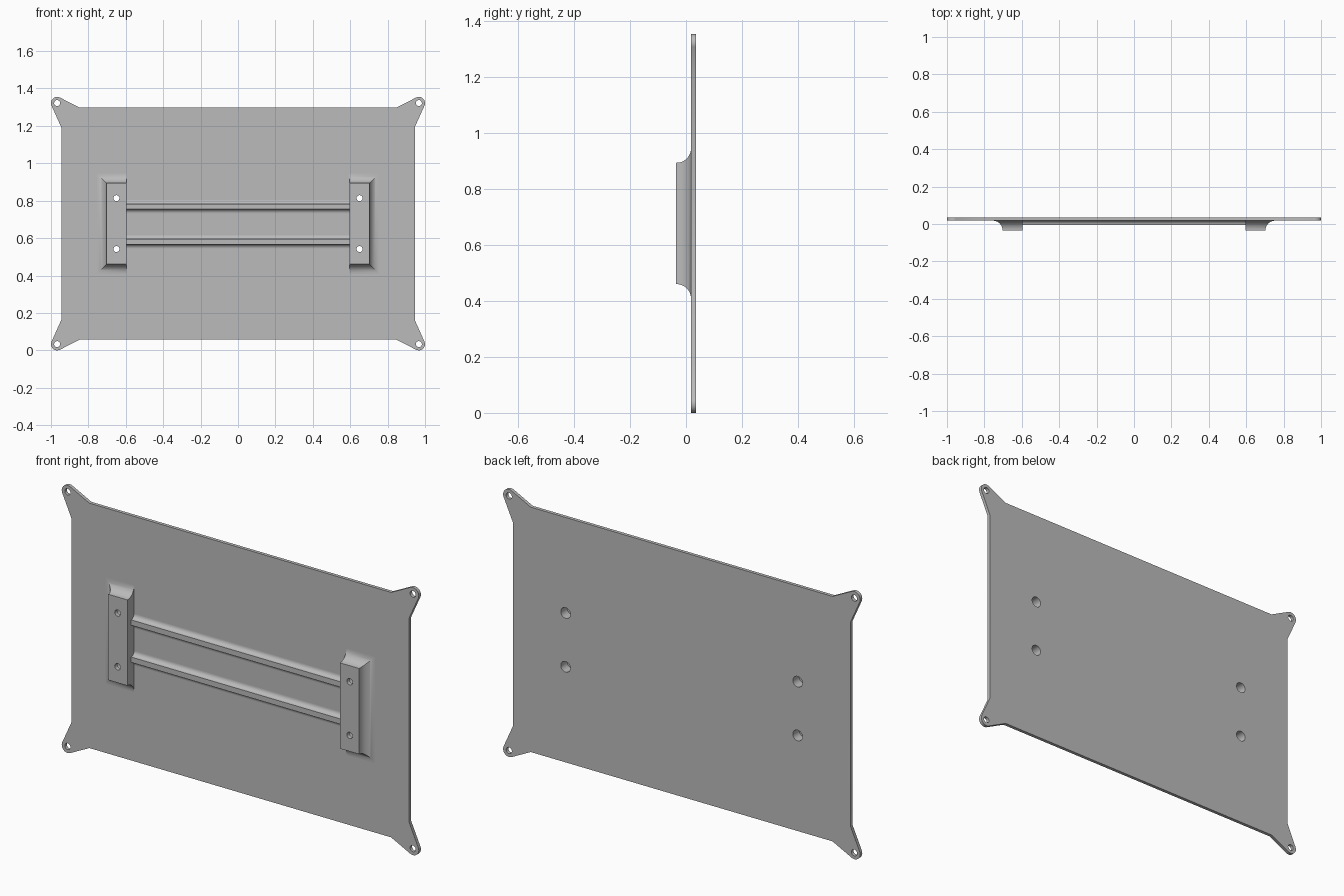
import bpy, bmesh
from math import sin, cos, pi, atan2, acos, hypot

if "Cube" in bpy.data.objects:
    bpy.data.objects.remove(bpy.data.objects["Cube"])

MID = 0.6775                                 # mid height
BACK, FACE, FRONT = 0.035, 0.018, -0.035     # depth of plate back, plate face, block front

grey = bpy.data.materials.new("grey plastic")
grey.use_nodes = True
grey.diffuse_color = (0.5, 0.5, 0.5, 1)
grey.node_tree.nodes["Principled BSDF"].inputs["Base Color"].default_value = (0.5, 0.5, 0.5, 1)


def loft(name, rings):
    """Closed solid through matching loops of points."""
    bm = bmesh.new()
    loops = [[bm.verts.new(p) for p in ring] for ring in rings]
    n = len(loops[0])
    for a, b in zip(loops, loops[1:]):
        for i in range(n):
            j = (i + 1) % n
            bm.faces.new((a[i], a[j], b[j], b[i]))
    bm.faces.new(loops[0][::-1])
    bm.faces.new(loops[-1])
    bmesh.ops.recalc_face_normals(bm, faces=bm.faces)
    mesh = bpy.data.meshes.new(name)
    bm.to_mesh(mesh)
    bm.free()
    obj = bpy.data.objects.new(name, mesh)
    bpy.context.collection.objects.link(obj)
    mesh.materials.append(grey)
    return obj


def circle(x, y, z, r, n=32):
    return [(x + r * cos(2 * pi * i / n), y, z + r * sin(2 * pi * i / n)) for i in range(n)]


def drill(obj, x, z, steps):
    """Cut a round stepped hole; steps are (depth, radius)."""
    cutter = loft("hole_cutter", [circle(x, y, z, r) for y, r in steps])
    cutter.hide_render = True
    mod = obj.modifiers.new("hole", "BOOLEAN")
    mod.operation, mod.solver, mod.object = "DIFFERENCE", "EXACT", cutter
    bpy.context.view_layer.objects.active = obj
    bpy.ops.object.modifier_apply(modifier=mod.name)
    bpy.data.objects.remove(cutter)


def finish(obj):
    bpy.ops.object.select_all(action="DESELECT")
    obj.select_set(True)
    bpy.context.view_layer.objects.active = obj
    bpy.ops.object.shade_smooth_by_angle(angle=pi / 6)


# Plate outline: one corner with a rounded ear, mirrored to the other three
EAR_X, EAR_Z, EAR_R = 0.967, 0.6445, 0.033
side, top = (0.945, 0.515), (0.845, 0.62)


def tangent(p, turn):
    dx, dz = p[0] - EAR_X, p[1] - EAR_Z
    return atan2(dz, dx) + turn * acos(EAR_R / hypot(dx, dz))


start, end = tangent(side, 1), tangent(top, -1) % (2 * pi)
arc = [start + (end - start) * i / 16 for i in range(17)]
corner = [side] + [(EAR_X + EAR_R * cos(a), EAR_Z + EAR_R * sin(a)) for a in arc] + [top]
outline = (corner + [(-x, z) for x, z in corner[::-1]]
           + [(-x, -z) for x, z in corner] + [(x, -z) for x, z in corner[::-1]])
plate = loft("back_plate", [[(x, y, MID + z) for x, z in outline] for y in (FACE, BACK)])
for sx in (-1, 1):
    for sz in (-1, 1):
        drill(plate, sx * EAR_X, MID + sz * EAR_Z, [(0, 0.016), (0.05, 0.016)])

# Screw holes: narrow at the front, wide recess from the back
SCREW_X, SCREW_Z = 0.65, 0.136
BORE = [(-0.06, 0.016), (-0.015, 0.016), (-0.015, 0.027), (0.06, 0.027)]

# Mounting blocks with hollow flares on the top, bottom and outer sides
IN_X, OUT_X, HALF, FLARE = 0.595, 0.703, 0.217, 0.052


def block_ring(s, y, grow):
    xs, h = (s * IN_X, s * (OUT_X + grow)), HALF + grow
    return [(xs[0], y, MID - h), (xs[1], y, MID - h), (xs[1], y, MID + h), (xs[0], y, MID + h)]


for s, label in ((1, "left"), (-1, "right")):
    rings = [block_ring(s, FRONT, 0)]
    for i in range(13):
        a = pi / 2 * i / 12
        rings.append(block_ring(s, FACE - FLARE * (1 - sin(a)), FLARE * (1 - cos(a))))
    rings.append(block_ring(s, FACE + 0.006, FLARE))
    block = loft(label + "_mounting_block", rings)
    for sz in (-1, 1):
        for part in (block, plate):
            drill(part, s * SCREW_X, MID + sz * SCREW_Z, BORE)
    finish(block)
finish(plate)

# Two rails between the blocks, flared into the plate
RAIL_HALF, RAIL_FLARE = 0.0135, 0.023
half = [(RAIL_HALF + RAIL_FLARE * (1 - cos(a)), FACE - RAIL_FLARE * (1 - sin(a)))
        for a in [pi / 2 * i / 10 for i in range(11)]]
half.append((RAIL_HALF + RAIL_FLARE, FACE + 0.006))
profile = half + [(-z, y) for z, y in half[::-1]]
for s, label in ((1, "upper"), (-1, "lower")):
    finish(loft(label + "_rail", [[(x, y, MID - 0.003 + s * 0.094 + z) for z, y in profile]
                                  for x in (-IN_X - 0.01, IN_X + 0.01)]))
